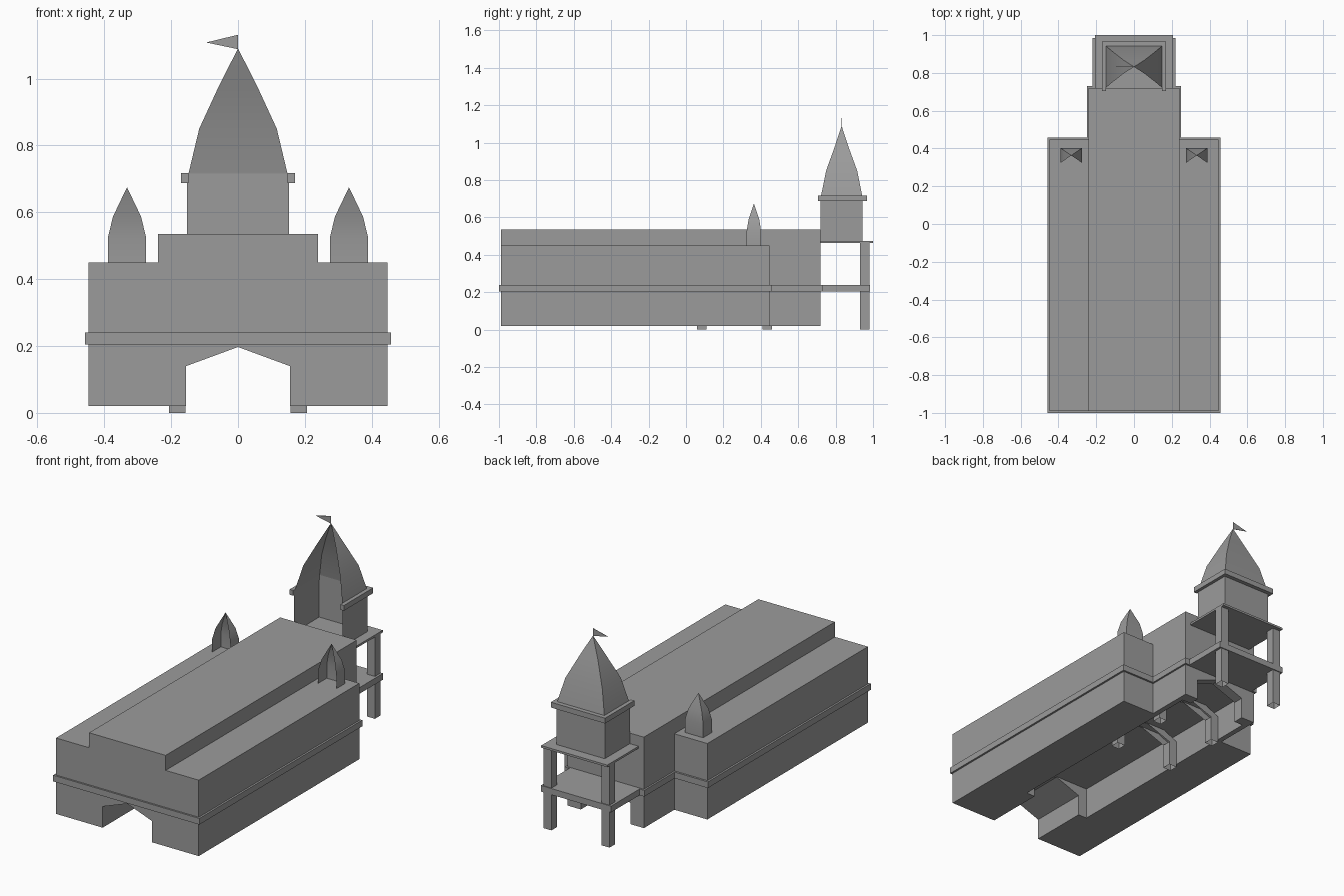
import bpy, bmesh

if "Cube" in bpy.data.objects:
    bpy.data.objects.remove(bpy.data.objects["Cube"], do_unlink=True)

grey = bpy.data.materials.new("plain grey")
grey.use_nodes = True
grey.diffuse_color = (0.33, 0.33, 0.33, 1)
grey.node_tree.nodes["Principled BSDF"].inputs["Base Color"].default_value = (0.33, 0.33, 0.33, 1)


def finish(name, bm):
    mesh = bpy.data.meshes.new(name)
    bm.to_mesh(mesh)
    bm.free()
    mesh.materials.append(grey)
    obj = bpy.data.objects.new(name, mesh)
    bpy.context.collection.objects.link(obj)
    return obj


def prism(name, points, axis, start, end):
    """Extrude an outline along y (x, z points) or along z (x, y points)."""
    bm = bmesh.new()
    place = (lambda p: (p[0], start, p[1])) if axis == "y" else (lambda p: (p[0], p[1], start))
    face = bm.faces.new([bm.verts.new(place(p)) for p in points])
    moved = bmesh.ops.extrude_face_region(bm, geom=[face])["geom"]
    step = (0, end - start, 0) if axis == "y" else (0, 0, end - start)
    bmesh.ops.translate(bm, vec=step, verts=[v for v in moved if isinstance(v, bmesh.types.BMVert)])
    bmesh.ops.recalc_face_normals(bm, faces=bm.faces)
    return finish(name, bm)


def box(name, x0, x1, y0, y1, z0, z1):
    return prism(name, [(x0, y0), (x1, y0), (x1, y1), (x0, y1)], "z", z0, z1)


def mirrored(half):
    return half + [(-x, v) for x, v in reversed(half) if x != 0]


def open_bottom(obj):
    bm = bmesh.new()
    bm.from_mesh(obj.data)
    bmesh.ops.delete(bm, geom=[f for f in bm.faces if f.normal.z < -0.9], context="FACES")
    bm.to_mesh(obj.data)
    bm.free()


def open_shell(name, cx, cy, levels):
    """Three-sided shell, open at the front, through (half x, half y, z) levels."""
    bm = bmesh.new()
    rings = [[bm.verts.new((cx + sx * hx, cy + sy * hy, z))
              for sx, sy in ((1, -1), (1, 1), (-1, 1), (-1, -1))] for hx, hy, z in levels]
    for low, high in zip(rings, rings[1:]):
        for i in range(3):
            bm.faces.new((low[i], low[i + 1], high[i + 1], high[i]))
    bmesh.ops.remove_doubles(bm, verts=bm.verts, dist=0.0001)
    obj = finish(name, bm)
    bpy.ops.object.select_all(action="DESELECT")
    obj.select_set(True)
    bpy.context.view_layer.objects.active = obj
    bpy.ops.object.shade_smooth_by_angle()
    return obj


# Central hall with a gabled passage that widens inside
hall = box("central_hall", -0.24, 0.24, -0.99, 0.72, 0.02, 0.535)
arch = mirrored([(0.155, -0.1), (0.155, 0.14), (0, 0.197)])
passage = prism("passage_cutter", arch, "y", -1.1, 0.8)
chamber = box("chamber_cutter", -0.21, 0.21, -0.65, 0.66, -0.1, 0.2)
for cutter in (passage, chamber):
    cut = hall.modifiers.new(cutter.name, "BOOLEAN")
    cut.operation = "DIFFERENCE"
    cut.solver = "EXACT"
    cut.object = cutter
    cutter.hide_render = True
    cutter.hide_viewport = True

# Side wings, each with a small turret
for side, s in (("left", 1), ("right", -1)):
    box(side + "_wing", *sorted((s * 0.24, s * 0.447)), -0.99, 0.447, 0.02, 0.45)
    open_shell(side + "_turret", s * 0.332, 0.363,
               [(0.057, 0.039, 0.45), (0.057, 0.039, 0.525), (0.042, 0.029, 0.587), (0, 0, 0.675)])

# Trim band around the building, running on as the porch floor
band = mirrored([(0.458, -1), (0.458, 0.458), (0.25, 0.458), (0.25, 0.73), (0.22, 0.73), (0.22, 0.985)])
prism("trim_band", band, "z", 0.205, 0.24)

# Arched ribs standing inside the passage
outer = [(0.207, 0), (0.207, 0.16), (0.12, 0.199)]
inner = [(0, 0.197), (0.157, 0.14), (0.157, 0)]
rib_outline = outer + [(-x, z) for x, z in reversed(outer)] + \
    [(-x, z) for x, z in reversed(inner)] + inner[1:]
for label, y in (("middle", 0.06), ("rear", 0.41)):
    open_bottom(prism(label + "_rib", rib_outline, "y", y, y + 0.05))

# Porch posts and tower platform
for side, s in (("left", 1), ("right", -1)):
    post = box(side + "_porch_post", *sorted((s * 0.157, s * 0.207)), 0.93, 0.98, 0, 0.465)
    open_bottom(post)
box("tower_platform", -0.207, 0.207, 0.715, 1, 0.463, 0.475)

# Tower walls, eave and spire, open towards the front
open_shell("tower_walls", 0, 0.832, [(0.152, 0.112, 0.475), (0.152, 0.112, 0.7)])
eave = [(0.17, 0.705), (0.17, 0.967), (-0.17, 0.967), (-0.17, 0.705),
        (-0.148, 0.705), (-0.148, 0.942), (0.148, 0.942), (0.148, 0.705)]
prism("tower_eave", eave, "z", 0.688, 0.718)
open_shell("tower_spire", 0, 0.832,
           [(0.148, 0.11, 0.716), (0.116, 0.083, 0.85), (0.056, 0.036, 0.98), (0, 0, 1.09)])

# Pennant on the spire
prism("pennant", [(0, 1.088), (0, 1.131), (-0.095, 1.108)], "y", 0.831, 0.833)
